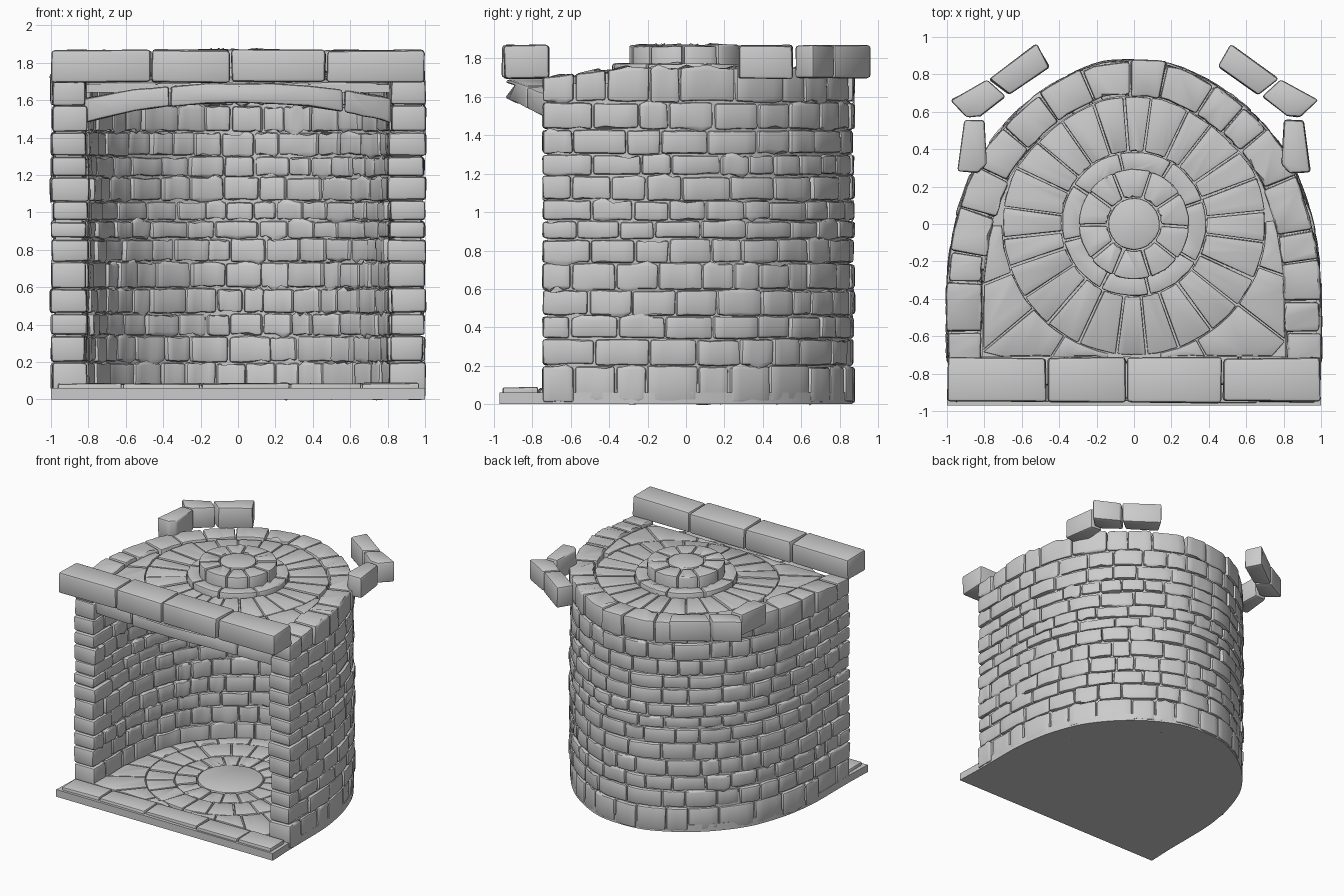
import bpy, bmesh, math, random
from mathutils import Vector

if "Cube" in bpy.data.objects:
    bpy.data.objects.remove(bpy.data.objects["Cube"])

random.seed(7)
R = random.uniform


# ---------- helpers ----------
def stone(bm, outline, lo, hi, jit=0.004, axis='z'):
    """Prism from a 2D outline; lo/hi are numbers or functions of the 2D point."""
    ev = lambda f, p: f(p) if callable(f) else f
    rings = []
    for lim in (lo, hi):
        ring = []
        for p in outline:
            d = ev(lim, p)
            co = (p[0], p[1], d) if axis == 'z' else (p[0], d, p[1])
            ring.append(bm.verts.new([c + R(-jit, jit) for c in co]))
        rings.append(ring)
    n = len(outline)
    bm.faces.new(rings[0][::-1])
    bm.faces.new(rings[1])
    for i in range(n):
        j = (i + 1) % n
        bm.faces.new((rings[0][i], rings[0][j], rings[1][j], rings[1][i]))


def finish(bm, name, bevel=0.012):
    bmesh.ops.recalc_face_normals(bm, faces=bm.faces)
    me = bpy.data.meshes.new(name)
    bm.to_mesh(me)
    bm.free()
    ob = bpy.data.objects.new(name, me)
    bpy.context.collection.objects.link(ob)
    bpy.ops.object.select_all(action='DESELECT')
    ob.select_set(True)
    bpy.context.view_layer.objects.active = ob
    if bevel:
        m = ob.modifiers.new("worn_edges", 'BEVEL')
        m.width, m.segments = bevel, 2
        m.limit_method, m.angle_limit = 'ANGLE', math.radians(40)
        m.use_clamp_overlap = False
        bpy.ops.object.modifier_apply(modifier=m.name)
    bpy.ops.object.shade_smooth_by_angle(angle=math.radians(35))
    return ob


def rect(x0, x1, y0, y1):
    return [(x0, y0), (x1, y0), (x1, y1), (x0, y1)]


# ---------- horseshoe plan curve ----------
half = [(1, -.75), (1, -.5), (.998, -.3), (.98, -.13), (.93, .1), (.81, .38),
        (.57, .65), (.26, .835), (0, .875)]
ctrl = [Vector(p) for p in half] + [Vector((-x, y)) for x, y in half[-2::-1]]
path = []
for i in range(len(ctrl) - 1):
    a, b, c, d = (ctrl[max(0, min(len(ctrl) - 1, i + k))] for k in (-1, 0, 1, 2))
    for k in range(10):
        t = k / 10
        path.append(.5 * (2 * b + (c - a) * t + (2 * a - 5 * b + 4 * c - d) * t * t
                          + (3 * b - a - 3 * c + d) * t ** 3))
path.append(ctrl[-1])
dist = [0]
for p, q in zip(path, path[1:]):
    dist.append(dist[-1] + (q - p).length)
L = dist[-1]


def at(s, inset=0.0):
    """Point at arc length s, moved inwards by inset."""
    s = max(0, min(L, s))
    i = 0
    while i < len(dist) - 2 and dist[i + 1] < s:
        i += 1
    t = path[i + 1] - path[i]
    p = path[i] + t * ((s - dist[i]) / (dist[i + 1] - dist[i]))
    t.normalize()
    return p + Vector((-t.y, t.x)) * inset


def band(s0, s1, o, i, n=4):
    ss = [s0 + (s1 - s0) * k / n for k in range(n + 1)]
    return [at(s, o) for s in ss] + [at(s, i) for s in ss[::-1]]


T = 0.19


def roof_z(p):
    """Roof dips towards the front."""
    return 1.70 + 0.05 * max(0, min(1, (p[1] + .75) / .45))


# ---------- brick wall ----------
rows = [.008, .2, .34, .46, .595, .735, .86, .955, 1.06, 1.19, 1.3, 1.43, 1.57, 1.7]
g = 0.004
bm = bmesh.new()
for r, (z0, z1) in enumerate(zip(rows, rows[1:])):
    top = r == len(rows) - 2
    n = 19 if top else random.choice((18, 19, 20, 21))
    w = [R(.7, 1.35) for _ in range(n)]
    w[0] = w[-1] = (.75, 1.25)[r % 2]
    s = 0
    for wi in w:
        e = s + wi * L / sum(w)
        o = R(-.006, .012)
        stone(bm, band(s + g, e - g, o, T + R(-.012, .012)), z0 + g + R(-.004, .004),
              roof_z if top else z1 - g + R(-.004, .004))
        s = e
finish(bm, "wall_bricks", .015)

bm = bmesh.new()
stone(bm, band(.03, L - .03, .025, T - .025, 60), .01, 1.67, 0)
finish(bm, "wall_mortar", 0)


# ---------- radial paving ----------
def inner_poly(front):
    pts = [at(L * k / 60, T) for k in range(61)]
    pts[0].y = pts[-1].y = front
    return pts


def reach(c, a, poly):
    d, best = Vector((math.cos(a), math.sin(a))), 9
    for p, q in zip(poly, poly[1:] + poly[:1]):
        e, w = q - p, p - Vector(c)
        den = d.cross(e)
        if abs(den) > 1e-9:
            t, u = w.cross(e) / den, w.cross(d) / den
            if t > 0 and -1e-6 <= u <= 1 + 1e-6:
                best = min(best, t)
    return best


def ring(bm, c, r0, r1, n, lo, hi, poly=None, phase=0.0, k=4):
    cuts = [phase + math.tau * (i + R(-.13, .13)) / n for i in range(n)]
    cuts.append(cuts[0] + math.tau)
    gap = .005
    for a0, a1 in zip(cuts, cuts[1:]):
        outer, inner = [], []
        for j in range(k + 1):
            t = j / k
            ao = a0 + gap / r1 + (a1 - a0 - 2 * gap / r1) * t
            ai = a0 + gap / r0 + (a1 - a0 - 2 * gap / r0) * t
            ro = min(r1, reach(c, ao, poly) - .006) if poly else r1
            outer.append((ao, ro))
            inner.append((ai, r0 + gap))
        if max(r for _, r in outer) < r0 + .07:
            continue
        outer = [(a, max(r, r0 + .035)) for a, r in outer]
        pts = [(c[0] + r * math.cos(a), c[1] + r * math.sin(a)) for a, r in outer + inner[::-1]]
        dz = R(-.004, .004)
        stone(bm, pts, lo, (lambda p: hi(p) + dz) if callable(hi) else hi + dz, .0025)


def disc(c, r, n=24):
    return [(c[0] + r * math.cos(math.tau * i / n), c[1] + r * math.sin(math.tau * i / n))
            for i in range(n)]


# floor: base slab, paving and front kerb
bm = bmesh.new()
stone(bm, [(1, -.97)] + [at(L * k / 60, .008) for k in range(61)] + [(-1, -.97)], 0, .06, 0)
finish(bm, "base_slab", 0)

bm = bmesh.new()
fc, fp = (0, -.1), inner_poly(-.765)
stone(bm, disc(fc, .25), .04, .085, .002)
for r0, r1, n in ((.25, .42, 16), (.42, .64, 20), (.64, 1.2, 22)):
    ring(bm, fc, r0, r1, n, .04, .08, fp)
finish(bm, "floor_paving", .007)

bm = bmesh.new()
xs = (-.97, -.62, -.2, .28, .66, .97)
for x0, x1 in zip(xs, xs[1:]):
    stone(bm, rect(x0 + g, x1 - g, -.955 + R(0, .012), -.77), .03, .086)
finish(bm, "front_kerb", .01)

# roof: slab, paving and raised round cap
rp = inner_poly(-.71)
bm = bmesh.new()
stone(bm, rp, 1.64, 1.685, 0)
finish(bm, "roof_slab", 0)

bm = bmesh.new()
under = lambda p: roof_z(p) - .012
ring(bm, (0, 0), .385, .7, 24, 1.66, under, rp, .1)
ring(bm, (0, 0), .7, 1.3, 18, 1.66, under, rp)
finish(bm, "roof_paving", .007)

bm = bmesh.new()
ring(bm, (0, 0), .28, .385, 8, 1.66, 1.772, phase=.3, k=6)
ring(bm, (0, 0), .14, .295, 10, 1.66, 1.868)
stone(bm, disc((0, 0), .138), 1.66, 1.87, .002)
finish(bm, "round_cap", .01)

# ---------- front lintel ----------
bm = bmesh.new()
xs = (-1, -.465, -.04, .475, 1)
for i, (x0, x1) in enumerate(zip(xs, xs[1:])):
    y = -.945 if i in (0, 3) else -.955
    stone(bm, rect(x0 + g, x1 - g, y, -.715), 1.697, 1.868, .006)
finish(bm, "lintel", .018)

# arch stones under the lintel, bowed forward at the middle
bm = bmesh.new()
arch_top = lambda x: 1.69 - .125 * abs(x) ** 2.2
arch_bot = lambda x: 1.585 - .165 * abs(x) ** 2.2
bow = lambda p: -.935 + .33 * p[0] ** 2
for x0, x1 in ((-.82, -.37), (-.36, .56), (.57, .82)):
    m = [x0 + (x1 - x0) * k / 5 for k in range(6)]
    stone(bm, [(x, arch_top(x)) for x in m] + [(x, arch_bot(x)) for x in m[::-1]],
          bow, lambda p: bow(p) + .19, .004, 'y')
finish(bm, "arch_stones", .015)

# ---------- overhanging parapet stones, both sides ----------
plans = [[(.52, .965), (.45, .84), (.665, .69), (.775, .775)],
         [(.685, .68), (.785, .77), (.985, .66), (.89, .57), (.82, .575)],
         [(.80, .555), (.905, .555), (.945, .28), (.835, .27), (.79, .32)]]
for side, name in ((1, "right_parapet"), (-1, "left_parapet")):
    bm = bmesh.new()
    for plan in plans:
        stone(bm, [(side * x, y) for x, y in plan], 1.695, 1.868, .004)
    finish(bm, name, .015)
